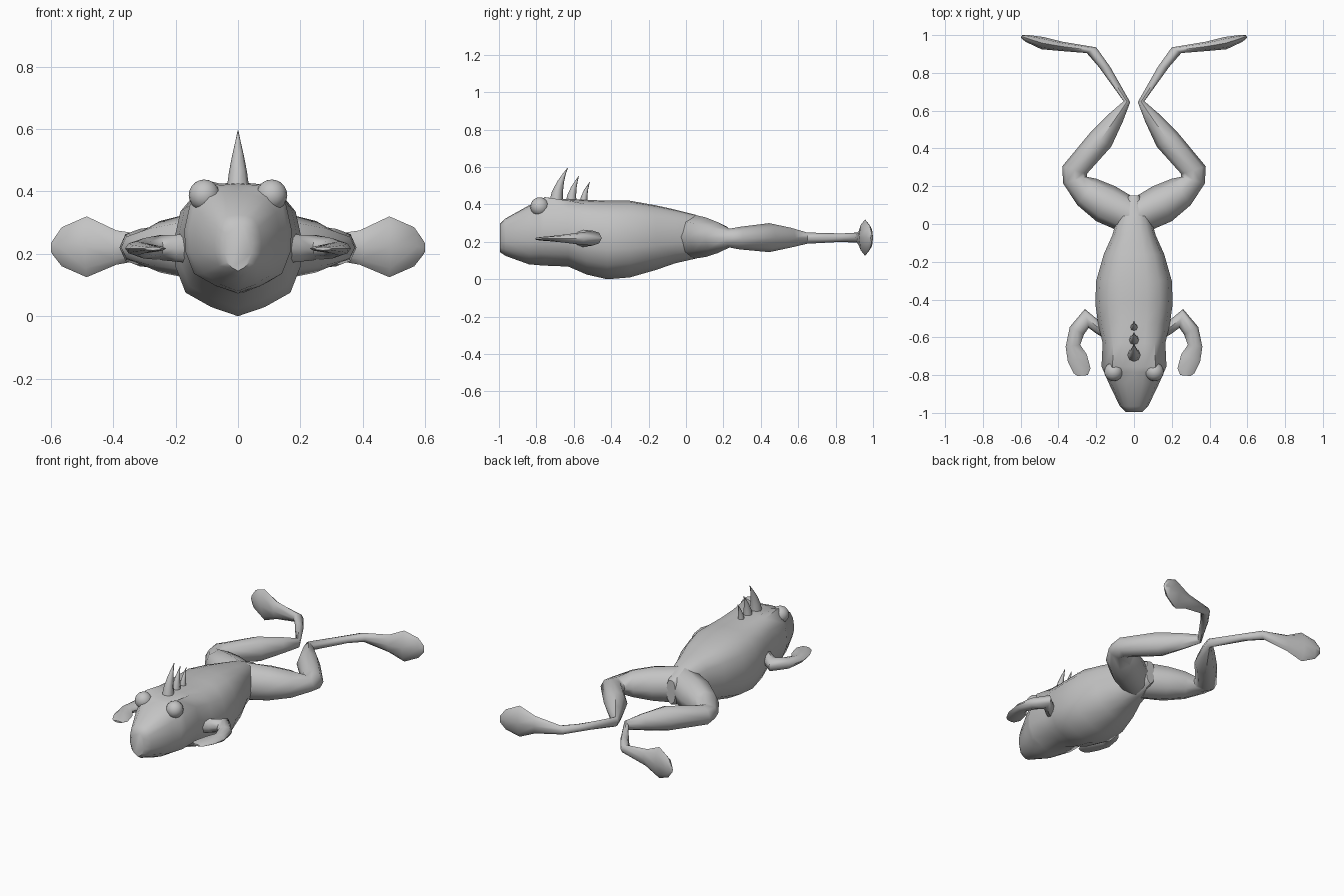
import bpy, bmesh, math
from mathutils import Vector

skin = bpy.data.materials.new("grey skin")
skin.diffuse_color = (0.55, 0.55, 0.55, 1)


def finish(name, bm, mirror=False, angle=50):
    bmesh.ops.recalc_face_normals(bm, faces=bm.faces)
    mesh = bpy.data.meshes.new(name)
    bm.to_mesh(mesh)
    bm.free()
    mesh.materials.append(skin)
    ob = bpy.data.objects.new(name, mesh)
    bpy.context.collection.objects.link(ob)
    if mirror:
        ob.modifiers.new("mirror", 'MIRROR')
    bpy.ops.object.select_all(action='DESELECT')
    ob.select_set(True)
    bpy.context.view_layer.objects.active = ob
    bpy.ops.object.shade_smooth_by_angle(angle=math.radians(angle))
    return ob


def loft(name, rings, mirror=False, angle=50):
    """Skin a list of equal-length point rings and cap both ends."""
    bm = bmesh.new()
    loops = [[bm.verts.new(p) for p in ring] for ring in rings]
    n = len(loops[0])
    for a, b in zip(loops, loops[1:]):
        for i in range(n):
            j = (i + 1) % n
            bm.faces.new((a[i], a[j], b[j], b[i]))
    bm.faces.new(loops[0])
    bm.faces.new(loops[-1])
    return finish(name, bm, mirror, angle)


def oval(a, b, half, sides):
    """Ring spanning points a and b, with half-thickness vector half."""
    a, b, half = Vector(a), Vector(b), Vector(half)
    mid, arm = (a + b) / 2, (a - b) / 2
    ts = [2 * math.pi * i / sides for i in range(sides)]
    return [mid + arm * math.cos(t) + half * math.sin(t) for t in ts]


def limb(name, stations, sides=8):
    """Stations: outer x, y, inner x, y, top z, bottom z."""
    rings = []
    for ox, oy, ix, iy, top, bot in stations:
        z = (top + bot) / 2
        rings.append(oval((ox, oy, z), (ix, iy, z), (0, 0, (top - bot) / 2), sides))
    return loft(name, rings, True)


# Body and head: y, half width, top z, bottom z, brow lift
body = [(-0.995, 0.045, 0.295, 0.145, 0), (-0.965, 0.075, 0.325, 0.125, 0),
        (-0.84, 0.135, 0.395, 0.08, 0), (-0.785, 0.158, 0.415, 0.075, 0.01),
        (-0.755, 0.172, 0.425, 0.073, 0.035), (-0.63, 0.166, 0.43, 0.068, 0.012),
        (-0.53, 0.19, 0.425, 0.025, 0), (-0.42, 0.205, 0.42, 0.0, 0),
        (-0.3, 0.2, 0.42, 0.01, 0), (-0.16, 0.16, 0.395, 0.05, 0),
        (-0.06, 0.115, 0.373, 0.085, 0), (0.05, 0.085, 0.345, 0.11, 0),
        (0.15, 0.03, 0.30, 0.15, 0)]
# Half cross-section: share of width, share of height
section = [(0, 1), (0.34, 0.985), (0.66, 0.94), (0.9, 0.8), (1, 0.58),
           (0.98, 0.38), (0.82, 0.18), (0.42, 0.07), (0, 0)]
full = section + [(-u, v) for u, v in section[-2:0:-1]]
rings = []
for y, w, top, bot, lift in body:
    rings.append([(w * u, y, bot + (top - bot) * v + (lift if abs(u) == 0.66 else 0))
                  for u, v in full])
loft("body", rings)

# Hind legs with webbed feet
limb("hind_leg", [
    (0.05, -0.05, 0.0, 0.14, 0.345, 0.11), (0.20, 0.015, 0.10, 0.20, 0.33, 0.12),
    (0.30, 0.10, 0.20, 0.24, 0.305, 0.14), (0.375, 0.215, 0.25, 0.25, 0.27, 0.17),
    (0.38, 0.305, 0.25, 0.265, 0.28, 0.16), (0.235, 0.48, 0.12, 0.41, 0.30, 0.145),
    (0.13, 0.585, 0.06, 0.54, 0.275, 0.17), (0.055, 0.65, 0.02, 0.645, 0.25, 0.19),
    (0.185, 0.83, 0.125, 0.83, 0.245, 0.2), (0.25, 0.905, 0.20, 0.935, 0.25, 0.195),
    (0.40, 0.917, 0.38, 0.965, 0.275, 0.165), (0.49, 0.925, 0.48, 0.99, 0.32, 0.125),
    (0.575, 0.965, 0.555, 1.0, 0.285, 0.16), (0.60, 0.987, 0.592, 1.0, 0.24, 0.20)])

# Front legs, bent forward at the elbow
limb("front_leg", [
    (0.15, -0.525, 0.15, -0.61, 0.27, 0.17), (0.20, -0.50, 0.20, -0.58, 0.26, 0.175),
    (0.26, -0.45, 0.24, -0.55, 0.26, 0.18), (0.34, -0.545, 0.265, -0.585, 0.25, 0.185),
    (0.362, -0.65, 0.285, -0.64, 0.24, 0.195), (0.35, -0.73, 0.25, -0.69, 0.232, 0.202),
    (0.32, -0.79, 0.23, -0.765, 0.226, 0.207), (0.30, -0.805, 0.245, -0.80, 0.222, 0.211)])

# Eyes
bm = bmesh.new()
bmesh.ops.create_uvsphere(bm, u_segments=16, v_segments=10, radius=0.05)
bmesh.ops.translate(bm, verts=bm.verts, vec=(0.108, -0.782, 0.388))
finish("eye", bm, True)

# Row of three back-swept horns: base y, half depth, tip y, tip z, half width
for k, (y, r, ty, tz, w) in enumerate([(-0.695, 0.037, -0.633, 0.595, 0.036),
                                       (-0.615, 0.029, -0.573, 0.552, 0.028),
                                       (-0.548, 0.021, -0.513, 0.522, 0.021)]):
    rings = []
    for t in (0, 0.3, 0.6, 0.85, 1):
        s = max(1 - t ** 1.3, 0.04)
        cy, cz = y + (ty - y) * t ** 1.8, 0.41 + (tz - 0.41) * t
        tilt = 0.25 * r * s * t
        rings.append(oval((0, cy - r * s, cz + tilt), (0, cy + r * s, cz - tilt),
                          (w * s, 0, 0), 8))
    loft("horn_%d" % (k + 1), rings)
